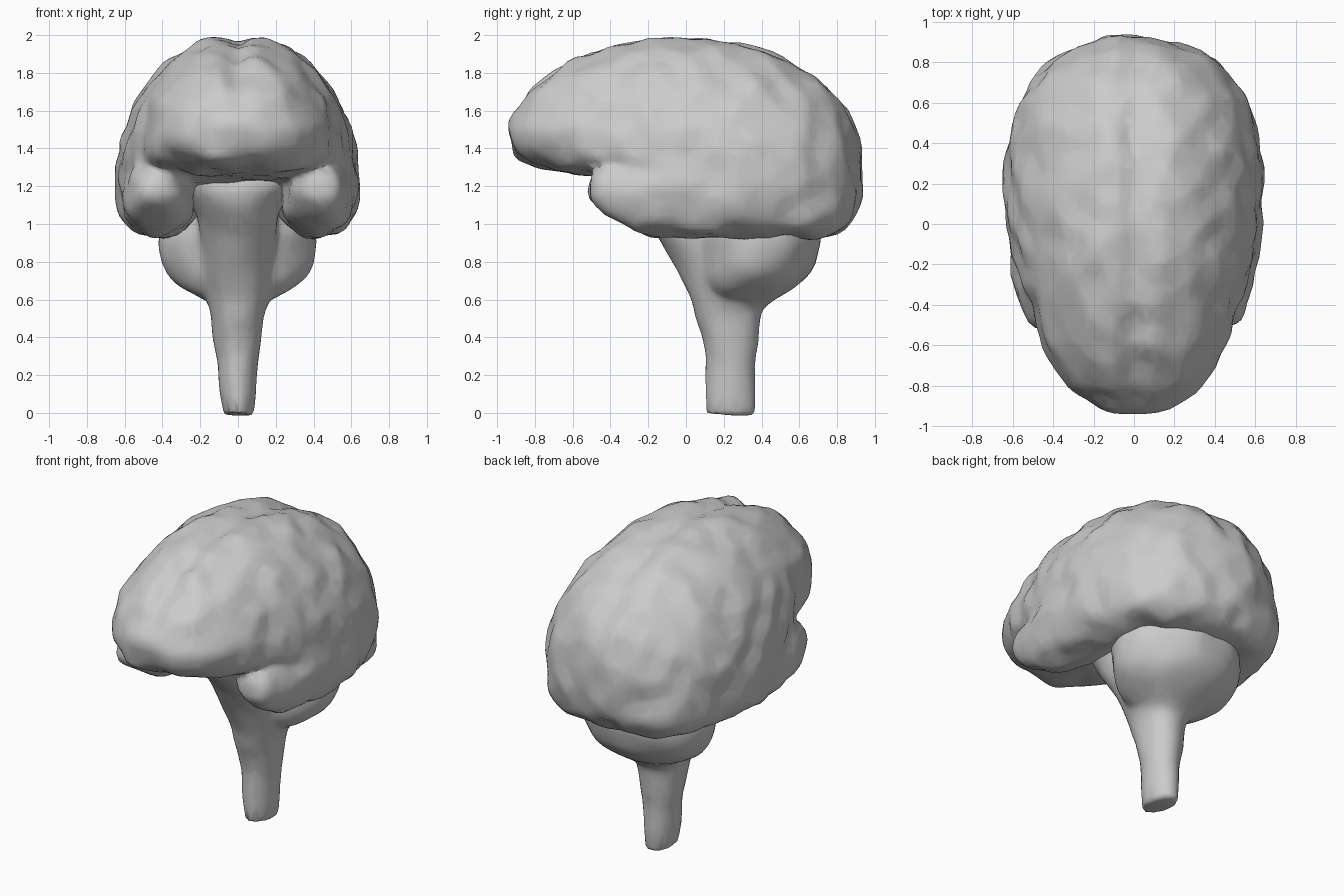
import bpy, bmesh, math
from mathutils import Vector, noise

cube = bpy.data.objects.get("Cube")
if cube:
    bpy.data.objects.remove(cube)

grey = bpy.data.materials.new("soft grey")
grey.use_nodes = True
grey.diffuse_color = (0.6, 0.6, 0.6, 1)
grey.node_tree.nodes["Principled BSDF"].inputs["Base Color"].default_value = (0.6, 0.6, 0.6, 1)


def smooth_rows(rows, steps):
    """Catmull-Rom interpolation between section rows."""
    out = []
    for i in range(len(rows) - 1):
        quad = [rows[max(i - 1, 0)], rows[i], rows[i + 1], rows[min(i + 2, len(rows) - 1)]]
        for k in range(steps):
            t = k / steps
            out.append([0.5 * (2 * b + (c - a) * t + (2 * a - 5 * b + 4 * c - d) * t * t
                               + (3 * b - a - 3 * c + d) * t ** 3) for a, b, c, d in zip(*quad)])
    return out + [list(rows[-1])]


def loft(bm, rows, section, sides, steps=3):
    """Skin closed sections into one watertight shell."""
    rings = [[bm.verts.new(section(row, math.tau * i / sides)) for i in range(sides)]
             for row in smooth_rows(rows, steps)]
    faces = [bm.faces.new(rings[0]), bm.faces.new(rings[-1])]
    for a, b in zip(rings, rings[1:]):
        for i in range(sides):
            j = (i + 1) % sides
            faces.append(bm.faces.new((a[i], a[j], b[j], b[i])))
    bmesh.ops.recalc_face_normals(bm, faces=faces)


def apply_modifier(obj, kind, **settings):
    modifier = obj.modifiers.new(kind.title(), kind)
    for key, value in settings.items():
        setattr(modifier, key, value)
    bpy.ops.object.modifier_apply(modifier=modifier.name)


def fuse(name, bm, voxel, bump, scale, detail):
    """Merge overlapping shells, add soft folds and thin out to broad facets."""
    mesh = bpy.data.meshes.new(name)
    bm.to_mesh(mesh)
    bm.free()
    obj = bpy.data.objects.new(name, mesh)
    bpy.context.collection.objects.link(obj)
    bpy.ops.object.select_all(action="DESELECT")
    obj.select_set(True)
    bpy.context.view_layer.objects.active = obj
    apply_modifier(obj, "REMESH", mode="VOXEL", voxel_size=voxel)
    apply_modifier(obj, "SMOOTH", factor=0.5, iterations=3)
    moves = [v.normal * bump * noise.noise(v.co * scale) for v in obj.data.vertices]
    for v, move in zip(obj.data.vertices, moves):
        v.co += move
    apply_modifier(obj, "DECIMATE", ratio=detail)
    obj.data.materials.clear()
    obj.data.materials.append(grey)
    bpy.ops.object.shade_smooth_by_angle(angle=math.radians(50))


def signed_power(value, power):
    return math.copysign(abs(value) ** power, value)


def cerebrum_section(row, angle):
    y, width, top, middle, bottom = row
    s, c = math.sin(angle), math.cos(angle)
    if c >= 0:
        x, z = width * s, middle + (top - middle) * c
        # groove between the two hemispheres
        z -= 0.05 * math.exp(-(x / 0.06) ** 2) * min(1, (top - middle) / 0.3)
    else:
        x = width * signed_power(s, 0.8)
        z = middle + (bottom - middle) * abs(c) ** 0.8
    return Vector((x, y, z))


def temporal_section(side):
    def section(row, angle):
        y, centre, width, low, high = row
        x = centre + width * math.sin(angle)
        z = (low + high) / 2 + (high - low) / 2 * signed_power(math.cos(angle), 0.9)
        return Vector((side * x, y, z))
    return section


def upright_section(row, angle):
    z, centre, depth, width = row
    return Vector((width * math.sin(angle), centre + depth * math.cos(angle), z))


# Cerebrum: y, half width, top, widest height, bottom
upper = bmesh.new()
loft(upper, [
    (-.935, .06, 1.53, 1.48, 1.43), (-.90, .18, 1.64, 1.47, 1.35),
    (-.80, .33, 1.76, 1.45, 1.31), (-.60, .455, 1.88, 1.43, 1.265),
    (-.40, .515, 1.95, 1.40, 1.245), (-.20, .585, 1.995, 1.33, 1.21),
    (0, .63, 2.005, 1.25, 1.12), (.20, .64, 1.985, 1.22, 1.03),
    (.40, .62, 1.94, 1.22, .96), (.60, .565, 1.85, 1.22, .93),
    (.75, .465, 1.74, 1.22, .935), (.85, .33, 1.62, 1.23, .98),
    (.91, .17, 1.46, 1.25, 1.08), (.93, .07, 1.34, 1.27, 1.18),
], cerebrum_section, 56)

# Temporal lobes: y, centre x, half width, bottom, top
lobe = [
    (-.51, .42, .05, 1.14, 1.24), (-.47, .42, .11, 1.09, 1.28),
    (-.35, .425, .16, 1.01, 1.33), (-.20, .425, .185, .94, 1.36),
    (0, .425, .205, .925, 1.38), (.20, .42, .22, .925, 1.38),
    (.40, .38, .235, .925, 1.38), (.60, .33, .23, .93, 1.38),
    (.78, .26, .18, .945, 1.3), (.87, .20, .08, 1.05, 1.2),
]
for side in (1, -1):
    loft(upper, lobe, temporal_section(side), 28)
fuse("cerebrum", upper, voxel=0.025, bump=0.025, scale=7, detail=0.2)

# Cerebellum: z, centre y, half depth, half width
lower = bmesh.new()
loft(lower, [
    (.53, .30, .09, .09), (.60, .30, .17, .19), (.66, .33, .24, .30),
    (.74, .36, .295, .375), (.85, .38, .32, .415), (.95, .38, .335, .415),
    (1.1, .38, .30, .36),
], upright_section, 32, steps=2)

# Brain stem, flaring up into the underside
loft(lower, [
    (-.005, .235, .13, .075), (.30, .235, .138, .115), (.52, .225, .178, .148),
    (.62, .22, .198, .175), (.93, .10, .255, .205), (1.07, .04, .295, .23),
    (1.17, .02, .31, .31), (1.25, .02, .29, .36),
], upright_section, 24, steps=2)
fuse("cerebellum_and_brain_stem", lower, voxel=0.022, bump=0.015, scale=5, detail=0.25)
